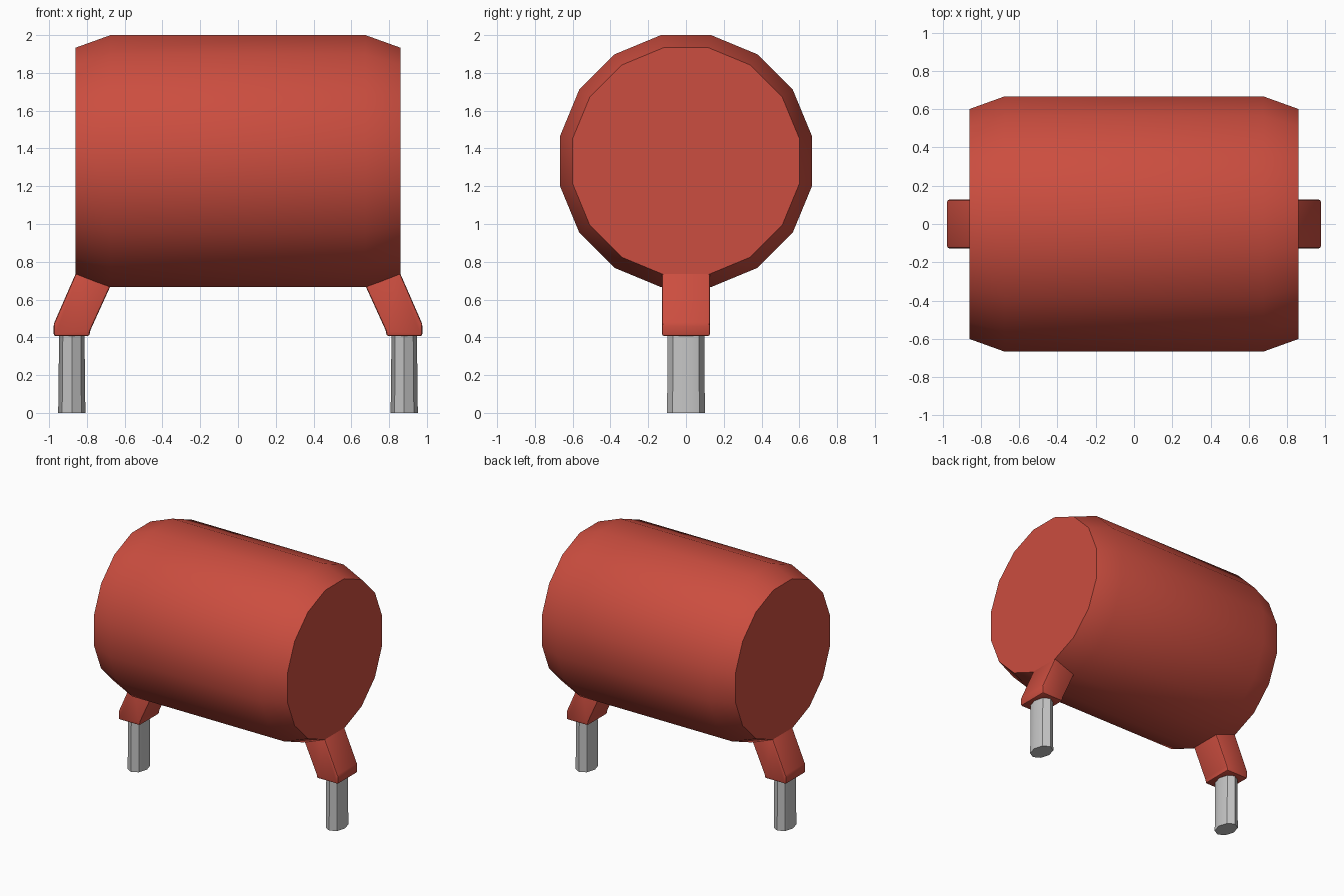
import bpy, bmesh, math
from mathutils import Vector

cube = bpy.data.objects.get("Cube")
if cube:
    bpy.data.objects.remove(cube, do_unlink=True)


def material(name, color, roughness):
    mat = bpy.data.materials.new(name)
    mat.use_nodes = True
    mat.diffuse_color = color
    shader = mat.node_tree.nodes["Principled BSDF"]
    shader.inputs["Base Color"].default_value = color
    shader.inputs["Roughness"].default_value = roughness
    return mat


red = material("red coating", (0.60, 0.075, 0.05, 1), 0.6)
grey = material("grey metal", (0.56, 0.56, 0.56, 1), 0.5)


def loft(name, rings, mat, smooth_angle, bevel=0):
    """Join rings of points with quads and close both ends."""
    bm = bmesh.new()
    loops = [[bm.verts.new(p) for p in ring] for ring in rings]
    for a, b in zip(loops, loops[1:]):
        for i in range(len(a)):
            j = (i + 1) % len(a)
            bm.faces.new((a[i], a[j], b[j], b[i]))
    bm.faces.new(loops[0])
    bm.faces.new(loops[-1])
    bmesh.ops.recalc_face_normals(bm, faces=bm.faces)
    if bevel:
        bmesh.ops.bevel(bm, geom=bm.edges[:], offset=bevel, segments=2,
                        profile=0.5, affect='EDGES', clamp_overlap=True)
    mesh = bpy.data.meshes.new(name)
    bm.to_mesh(mesh)
    bm.free()
    mesh.materials.append(mat)
    obj = bpy.data.objects.new(name, mesh)
    bpy.context.collection.objects.link(obj)
    bpy.ops.object.select_all(action='DESELECT')
    obj.select_set(True)
    bpy.context.view_layer.objects.active = obj
    bpy.ops.object.shade_smooth_by_angle(angle=math.radians(smooth_angle))
    return obj


# Barrel: sixteen sides with chamfered rims, lying along x
def barrel_ring(x, radius, sides=16):
    angles = [math.tau * (i + 0.5) / sides for i in range(sides)]
    return [Vector((x, radius * math.cos(a), 1.333 + radius * math.sin(a)))
            for a in angles]


loft("barrel", [barrel_ring(x, r) for x, r in
                ((-0.86, 0.612), (-0.675, 0.68), (0.675, 0.68), (0.86, 0.612))],
     red, 30)

# Slanted foot profile in x and z, its top sunk into the barrel
foot_profile = [(0.66, 0.705), (0.785, 0.43), (0.785, 0.407),
                (0.976, 0.407), (0.976, 0.47), (0.845, 0.77)]


# Pin: octagon stretched front to back, tapering slightly upwards
def pin_ring(x, z, half_x, half_y, sides=8):
    angles = [math.tau * i / sides for i in range(sides)]
    return [Vector((x + half_x * math.cos(a), half_y * math.sin(a), z))
            for a in angles]


for side, sign in (("left", 1), ("right", -1)):
    loft(side + "_foot",
         [[Vector((sign * x, y, z)) for x, z in foot_profile]
          for y in (-0.127, 0.127)], red, 40, bevel=0.018)
    loft(side + "_pin",
         [pin_ring(sign * 0.88, 0, 0.072, 0.1),
          pin_ring(sign * 0.88, 0.43, 0.067, 0.097)], grey, 35)
